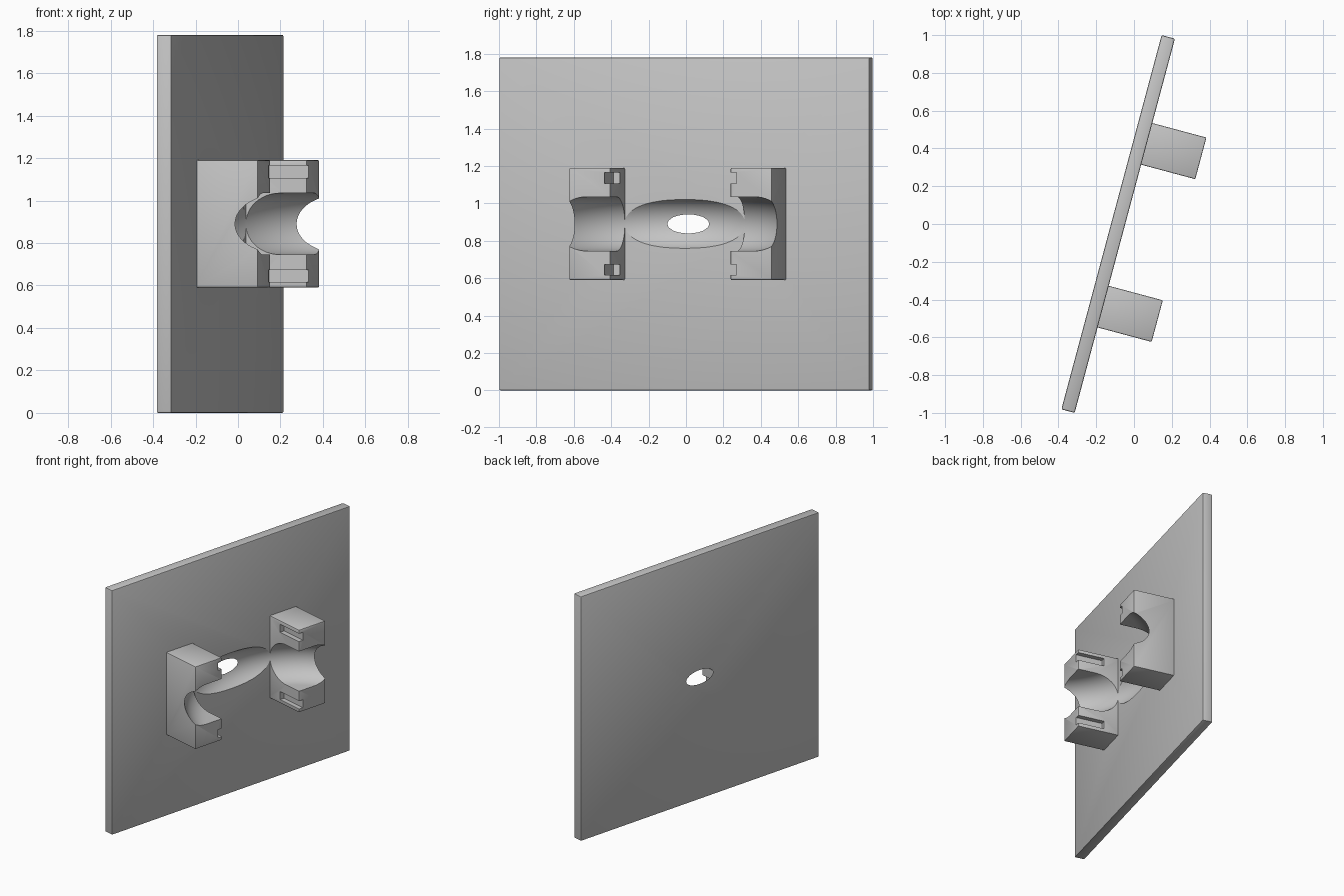
import bpy, bmesh, math
from mathutils import Matrix, Vector

if "Cube" in bpy.data.objects:
    bpy.data.objects.remove(bpy.data.objects["Cube"])

# Local frame: x = out of the plate, y = along the plate; turned 15 degrees about z
FRAME = Matrix.Translation((-0.084, 0, 0)) @ Matrix.Rotation(math.radians(-15), 4, 'Z')
MID_Y, MID_Z = 0.003, 0.89

grey = bpy.data.materials.new("grey")
grey.diffuse_color = (0.55, 0.55, 0.55, 1)
grey.use_nodes = True
grey.node_tree.nodes["Principled BSDF"].inputs["Base Color"].default_value = grey.diffuse_color


def make(name, bm):
    bmesh.ops.recalc_face_normals(bm, faces=bm.faces)
    bm.transform(FRAME)
    me = bpy.data.meshes.new(name)
    bm.to_mesh(me)
    bm.free()
    me.materials.append(grey)
    ob = bpy.data.objects.new(name, me)
    bpy.context.collection.objects.link(ob)
    return ob


def box(name, lo, hi, bevel=0):
    lo, hi = Vector(lo), Vector(hi)
    bm = bmesh.new()
    bmesh.ops.create_cube(bm, size=1)
    bmesh.ops.scale(bm, vec=hi - lo, verts=bm.verts)
    bmesh.ops.translate(bm, vec=(lo + hi) / 2, verts=bm.verts)
    if bevel:
        bmesh.ops.bevel(bm, geom=bm.edges[:], offset=bevel, segments=2,
                        profile=0.5, affect='EDGES')
    return make(name, bm)


def cut(ob, cutters):
    bpy.context.view_layer.objects.active = ob
    for c in cutters:
        c.hide_render = True
        m = ob.modifiers.new("cut", 'BOOLEAN')
        m.operation, m.solver, m.object = 'DIFFERENCE', 'EXACT', c
        bpy.ops.object.modifier_apply(modifier=m.name)


def round_disc(name, outer, r, centre, steps=160):
    """Disc with a full-round rim, lathed about z."""
    prof = [(0, -r)]
    for i in range(25):
        a = math.pi * (i / 24 - 0.5)
        prof.append((outer - r + r * math.cos(a), r * math.sin(a)))
    prof.append((0, r))
    bm = bmesh.new()
    vs = [bm.verts.new((x, 0, z)) for x, z in prof]
    es = [bm.edges.new(p) for p in zip(vs, vs[1:])]
    bmesh.ops.spin(bm, geom=vs + es, cent=(0, 0, 0), axis=(0, 0, 1),
                   angle=2 * math.pi, steps=steps, use_duplicate=False)
    bmesh.ops.remove_doubles(bm, verts=bm.verts, dist=1e-5)
    bmesh.ops.translate(bm, vec=centre, verts=bm.verts)
    return make(name, bm)


# Curved saddle cutter that hollows both blocks and breaks through the plate
disc = round_disc("saddle_cutter", 0.72, 0.145, (0.674, MID_Y, MID_Z))
helpers = [disc]

# Wall plate
plate = box("wall_plate", (-0.0365, -1.0255, 0), (0.0365, 1.0255, 1.78), 0.008)
cut(plate, [disc])
parts = [plate]

# Two clamp blocks, each with a pair of slots in its inner face
for side, label in ((1, "far"), (-1, "near")):
    def span(a, b):
        return sorted((MID_Y + side * a, MID_Y + side * b))
    y0, y1 = span(0.332, 0.56)
    block = box(label + "_clamp_block", (0.02, y0, MID_Z - 0.3),
                (0.333, y1, MID_Z + 0.3), 0.006)
    s0, s1 = span(0.30, 0.366)
    slots = [box("slot_cutter", (0.14, s0, MID_Z + k * 0.245 - 0.029),
                 (0.36, s1, MID_Z + k * 0.245 + 0.029)) for k in (-1, 1)]
    cut(block, [disc] + slots)
    helpers += slots
    parts.append(block)

for h in helpers:
    bpy.data.objects.remove(h)

# Smooth the curved surfaces, keep the corners crisp
bpy.ops.object.select_all(action='DESELECT')
for p in parts:
    p.select_set(True)
bpy.context.view_layer.objects.active = plate
bpy.ops.object.shade_smooth_by_angle(angle=math.radians(25))
